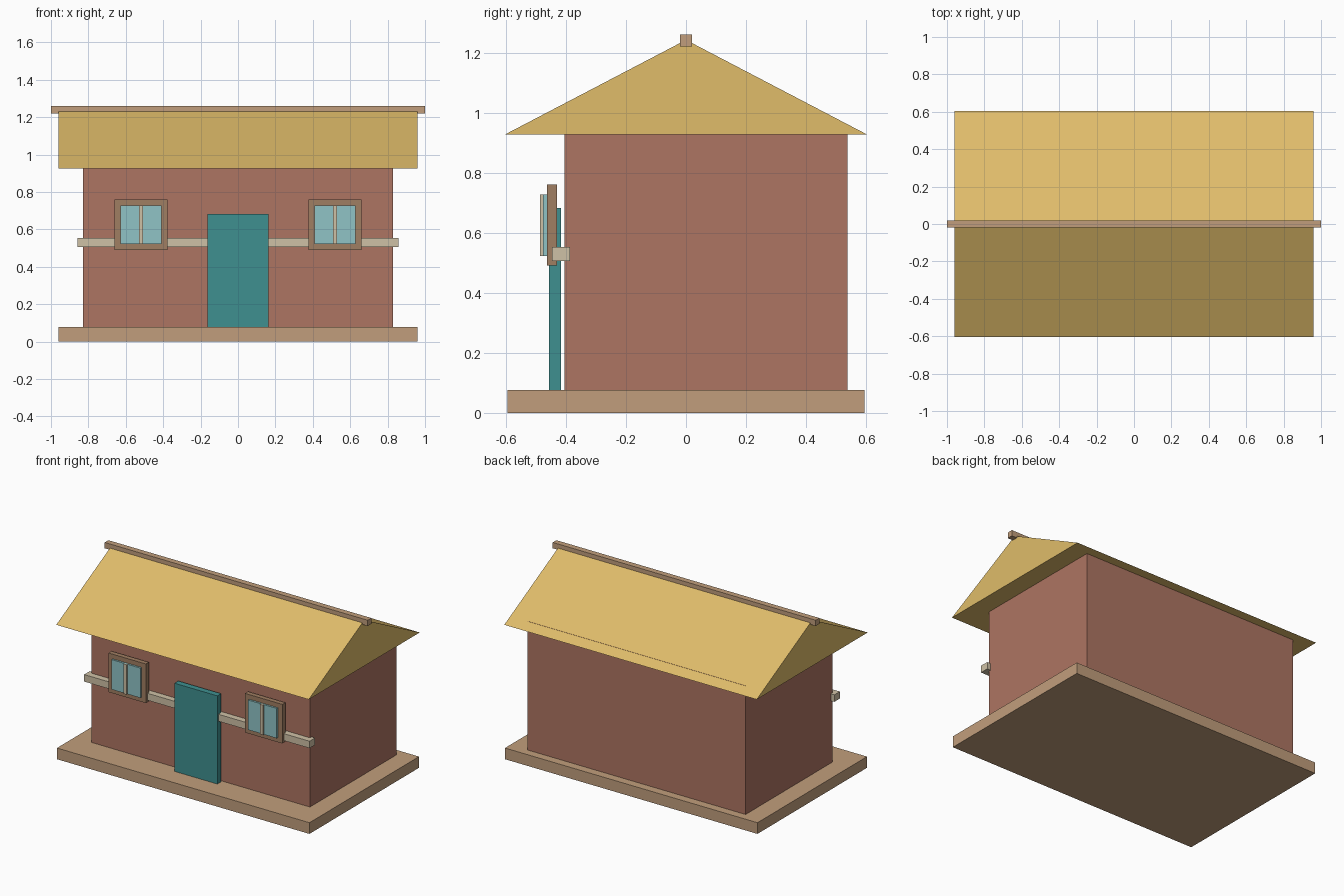
import bpy
import bmesh

if "Cube" in bpy.data.objects:
    bpy.data.objects.remove(bpy.data.objects["Cube"])


def material(name, hex_color):
    # sRGB hex to linear diffuse colour
    rgb = [int(hex_color[i:i + 2], 16) / 255 for i in (0, 2, 4)]
    lin = [c / 12.92 if c <= 0.04045 else ((c + 0.055) / 1.055) ** 2.4 for c in rgb]
    mat = bpy.data.materials.new(name)
    mat.diffuse_color = (*lin, 1)
    mat.use_nodes = True
    mat.node_tree.nodes["Principled BSDF"].inputs["Base Color"].default_value = mat.diffuse_color
    return mat


def prism(name, profile, x0, x1, mat):
    """Extrude a (y, z) profile along x."""
    bm = bmesh.new()
    face = bm.faces.new([bm.verts.new((x0, y, z)) for y, z in profile])
    ext = bmesh.ops.extrude_face_region(bm, geom=[face])
    verts = [g for g in ext["geom"] if isinstance(g, bmesh.types.BMVert)]
    bmesh.ops.translate(bm, verts=verts, vec=(x1 - x0, 0, 0))
    bmesh.ops.recalc_face_normals(bm, faces=bm.faces)
    mesh = bpy.data.meshes.new(name)
    bm.to_mesh(mesh)
    bm.free()
    mesh.materials.append(mat)
    obj = bpy.data.objects.new(name, mesh)
    bpy.context.collection.objects.link(obj)
    return obj


def box(name, x, y, z, mat):
    return prism(name, [(y[0], z[0]), (y[1], z[0]), (y[1], z[1]), (y[0], z[1])], *x, mat)


brick = material("brick", "AE7562")
straw = material("straw", "E0BC6A")
timber = material("timber", "C19E7C")
dark_wood = material("dark_wood", "A07E62")
trim = material("trim", "CFC1A6")
teal = material("teal", "3F9090")
glass = material("glass", "90C4C6")

# Base, walls and roof
box("foundation", (-0.96, 0.96), (-0.595, 0.595), (0, 0.077), timber)
box("walls", (-0.83, 0.83), (-0.404, 0.538), (0.077, 0.962), brick)
prism("roof", [(-0.603, 0.927), (0.603, 0.927), (0, 1.242)], -0.96, 0.96, straw)
box("ridge_beam", (-1, 1), (-0.02, 0.02), (1.22, 1.26), timber)

# Front details
box("front_band", (-0.857, 0.857), (-0.447, -0.387), (0.505, 0.553), trim)
box("door", (-0.163, 0.163), (-0.457, -0.416), (0.077, 0.683), teal)

# Windows: frame, glass pane and central bar
for side, cx in (("left", -0.519), ("right", 0.519)):
    box(f"{side}_window_frame", (cx - 0.142, cx + 0.142), (-0.463, -0.43), (0.491, 0.76), dark_wood)
    box(f"{side}_window_glass", (cx - 0.109, cx + 0.109), (-0.476, -0.455), (0.523, 0.728), glass)
    box(f"{side}_window_bar", (cx - 0.011, cx + 0.011), (-0.486, -0.465), (0.523, 0.728), trim)
